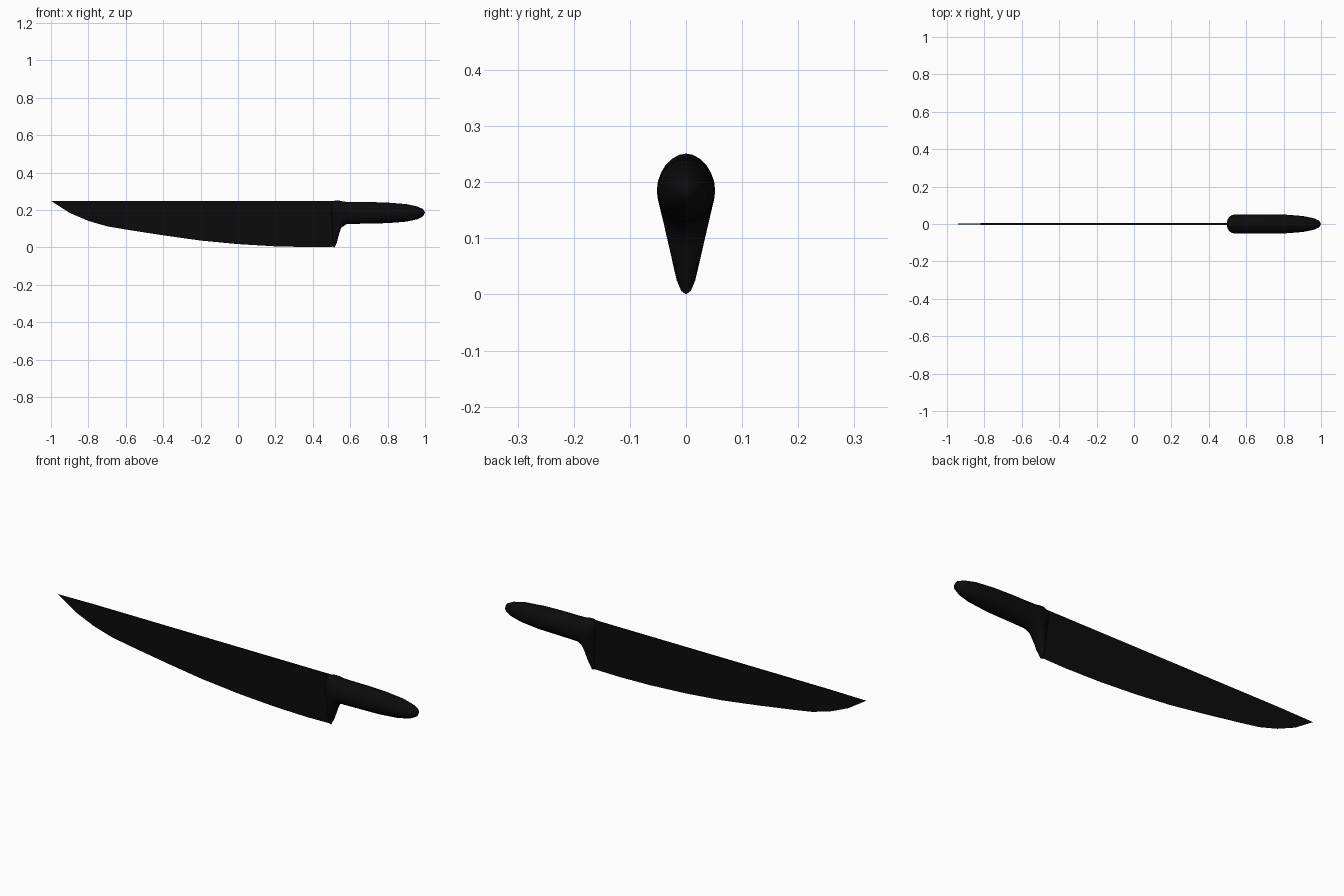
import bpy, bmesh, math

if "Cube" in bpy.data.objects:
    bpy.data.objects.remove(bpy.data.objects["Cube"])

black = bpy.data.materials.new("black")
black.diffuse_color = (0.0035, 0.0035, 0.0035, 1)
black.use_nodes = True
black.node_tree.nodes["Principled BSDF"].inputs["Base Color"].default_value = black.diffuse_color


def finish(bm, name, angle):
    bmesh.ops.recalc_face_normals(bm, faces=bm.faces)
    mesh = bpy.data.meshes.new(name)
    bm.to_mesh(mesh)
    bm.free()
    mesh.materials.append(black)
    ob = bpy.data.objects.new(name, mesh)
    bpy.context.collection.objects.link(ob)
    bpy.ops.object.select_all(action='DESELECT')
    ob.select_set(True)
    bpy.context.view_layer.objects.active = ob
    bpy.ops.object.shade_smooth_by_angle(angle=math.radians(angle))
    return ob


# Blade: wedge section, straight spine and curved cutting edge
edge = [(-0.9, 0.185), (-0.8, 0.142), (-0.7, 0.113), (-0.6, 0.096), (-0.4, 0.065),
        (-0.2, 0.037), (0, 0.018), (0.2, 0.006), (0.38, 0.002), (0.512, 0.004)]
SPINE = 0.249
bm = bmesh.new()
tip = bm.verts.new((-1, 0, SPINE))
prev = None
for x, z in edge:
    half = 0.0045 * min(1, (x + 1) / 0.2)
    cur = [bm.verts.new(p) for p in ((x, -half, SPINE), (x, half, SPINE), (x, 0, z))]
    for i in range(3):
        j = (i + 1) % 3
        if prev:
            bm.faces.new((prev[i], prev[j], cur[j], cur[i]))
        else:
            bm.faces.new((tip, cur[j], cur[i]))
    prev = cur
bm.faces.new(prev)
finish(bm, "blade", 30)

# Handle and bolster: slanted teardrop rings blending into oval rings
# x top, z top, x bottom, z bottom, half width
rings = [(0.497, 0.244, 0.508, 0.006, 0.020), (0.505, 0.248, 0.511, 0.001, 0.036),
         (0.525, 0.251, 0.516, 0.000, 0.048), (0.545, 0.250, 0.528, 0.025, 0.051),
         (0.560, 0.246, 0.540, 0.070, 0.052), (0.580, 0.244, 0.552, 0.106, 0.052),
         (0.610, 0.243, 0.580, 0.125, 0.052), (0.700, 0.243, 0.700, 0.128, 0.052),
         (0.800, 0.240, 0.800, 0.130, 0.051), (0.900, 0.232, 0.900, 0.138, 0.043),
         (0.960, 0.219, 0.960, 0.151, 0.031), (0.990, 0.205, 0.990, 0.167, 0.018)]
SIDES, MID = 24, 0.185
bm = bmesh.new()
prev = first = None
for xt, zt, xb, zb, w in rings:
    blend = max(0, (0.125 - zb) / 0.125)
    cur = []
    for k in range(SIDES):
        a = 2 * math.pi * k / SIDES
        s, y = math.sin(a), math.cos(a)
        if s >= 0:
            z = MID + (zt - MID) * s
        else:
            z = MID + (MID - zb) * s
            drop = (1 + 0.72 * s) * math.sqrt(max(0, 1 - s ** 12))
            y = y * (1 - blend) + math.copysign(drop, y) * blend
        x = xb + (xt - xb) * (z - zb) / (zt - zb)
        cur.append(bm.verts.new((x, w * y, z)))
    if prev:
        for i in range(SIDES):
            j = (i + 1) % SIDES
            bm.faces.new((prev[i], prev[j], cur[j], cur[i]))
    else:
        first = cur
    prev = cur
bm.faces.new(first)
end = bm.verts.new((1, 0, 0.187))
for i in range(SIDES):
    bm.faces.new((prev[i], prev[(i + 1) % SIDES], end))
finish(bm, "handle", 50)
